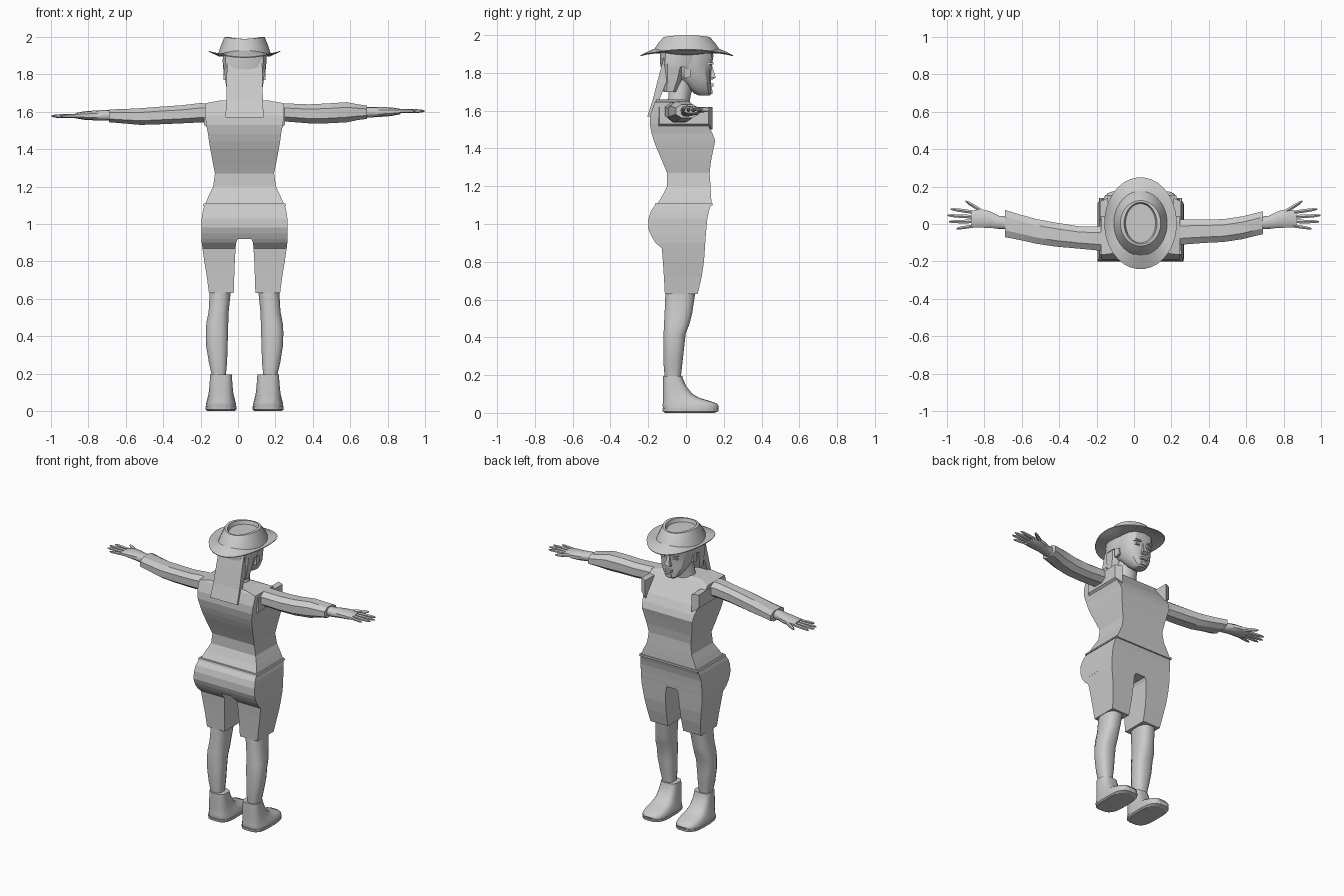
import bpy, bmesh, math
from mathutils import Vector

CX = 0.035  # body centre line
grey = bpy.data.materials.new("plain_grey")
grey.diffuse_color = (0.6, 0.6, 0.6, 1)


def loft(name, rings, smooth=None):
    """Skin equal-length rings of points and close both ends."""
    bm = bmesh.new()
    rows = [[bm.verts.new(p) for p in r] for r in rings]
    n = len(rows[0])
    for a, b in zip(rows, rows[1:]):
        for i in range(n):
            j = (i + 1) % n
            bm.faces.new((a[i], a[j], b[j], b[i]))
    bm.faces.new(rows[0][::-1])
    bm.faces.new(rows[-1])
    bmesh.ops.recalc_face_normals(bm, faces=bm.faces)
    me = bpy.data.meshes.new(name)
    bm.to_mesh(me)
    bm.free()
    me.materials.append(grey)
    ob = bpy.data.objects.new(name, me)
    bpy.context.collection.objects.link(ob)
    if smooth:
        bpy.ops.object.select_all(action='DESELECT')
        ob.select_set(True)
        bpy.context.view_layer.objects.active = ob
        bpy.ops.object.shade_smooth_by_angle(angle=math.radians(smooth))
    return ob


def oval(n, power=1.0):
    """Unit superellipse; a power below 1 gives a boxier outline."""
    pts = []
    for i in range(n):
        a = 2 * math.pi * (i + 0.5) / n
        c, s = math.cos(a), math.sin(a)
        pts.append((math.copysign(abs(c) ** power, c), math.copysign(abs(s) ** power, s)))
    return pts


BOX = [(1, 1), (-1, 1), (-1, -1), (1, -1)]


def level(shape, z, x0, x1, y0, y1):
    """Horizontal section filling the given x and y limits."""
    return [((x0 + x1) / 2 + u * (x1 - x0) / 2, (y0 + y1) / 2 + v * (y1 - y0) / 2, z) for u, v in shape]


def upright(shape, x, y0, y1, z0, z1):
    """Section across the x axis."""
    return [(x, (y0 + y1) / 2 + u * (y1 - y0) / 2, (z0 + z1) / 2 + v * (z1 - z0) / 2) for u, v in shape]


def stack(name, shape, rows, smooth=None, cx=CX):
    """Loft of rows: z, half width, back y, front y."""
    return loft(name, [level(shape, z, cx - w, cx + w, a, b) for z, w, a, b in rows], smooth)


# shirt with flat sides
stack("shirt", BOX, [
    (1.10, .213, -.155, .135), (1.15, .192, -.125, .133), (1.20, .168, -.10, .13),
    (1.27, .158, -.10, .125), (1.33, .17, -.125, .132), (1.40, .183, -.155, .146),
    (1.44, .190, -.17, .155), (1.48, .195, -.182, .14), (1.53, .205, -.192, .112),
    (1.58, .210, -.188, .07), (1.645, .212, -.165, .02), (1.66, .13, -.155, -.01)])

# belt edge and shorts
stack("belt_edge", BOX, [(1.097, .222, -.165, .14), (1.11, .218, -.162, .14)])
stack("shorts_top", BOX, [
    (.92, .230, -.175, .103), (.95, .231, -.19, .106), (.98, .230, -.20, .108),
    (1.03, .229, -.198, .113), (1.07, .223, -.185, .122), (1.10, .215, -.163, .132)])
for side, s in (("left", -1), ("right", 1)):
    rows = [(.93, .230, .032, -.18, .104), (.90, .229, .045, -.16, .102), (.87, .225, .048, -.128, .10),
            (.80, .215, .052, -.122, .095), (.72, .202, .055, -.117, .083), (.63, .19, .058, -.112, .062)]
    loft("shorts_leg_" + side, [
        level(BOX, z, *sorted((CX + s * o, CX + s * i)), a, b) for z, o, i, a, b in rows])

# legs, boots and soles
leg_rows = [(.15, .042, -.11, -.03), (.20, .040, -.115, -.025), (.26, .050, -.12, -.018),
            (.35, .059, -.12, -.008), (.42, .061, -.12, 0), (.47, .060, -.118, .02),
            (.53, .055, -.115, .035), (.66, .058, -.11, .055)]
boot_rows = [(.02, .082, -.12, .17), (.035, .081, -.125, .175), (.05, .078, -.124, .165),
             (.065, .074, -.123, .12), (.08, .07, -.122, .07), (.10, .066, -.122, .035),
             (.14, .062, -.122, .003), (.18, .059, -.122, -.016), (.195, .058, -.122, -.018)]
sole_rows = [(0, .074, -.11, .15), (.008, .083, -.125, .172), (.024, .084, -.127, .175)]
for side, s in (("left", -1), ("right", 1)):
    rings = []
    for z, w, a, b in leg_rows:
        c = CX + s * (.128 + .02 * min(1, max(0, (.62 - z) / .17)) - .013 * max(0, (.35 - z) / .2))
        rings.append(level(oval(12, .75), z, c - w, c + w, a, b))
    loft("leg_" + side, rings, 40)
    c = CX + s * .12 + s * .006
    stack("boot_" + side, oval(20, .65), boot_rows, 45, c)
    stack("sole_" + side, oval(20, .65), sole_rows, None, c)

# sleeves: x, back y, front y, low z, high z
sleeves = {
    "left": [(-.15, -.15, .0, 1.54, 1.645), (-.20, -.145, -.01, 1.54, 1.65), (-.30, -.135, -.008, 1.535, 1.638),
             (-.42, -.125, .012, 1.53, 1.63), (-.52, -.11, .03, 1.527, 1.622), (-.61, -.09, .055, 1.535, 1.617),
             (-.69, -.075, .08, 1.542, 1.615)],
    "right": [(.20, -.12, .03, 1.54, 1.645), (.25, -.115, .028, 1.545, 1.648), (.38, -.105, .028, 1.535, 1.643),
              (.48, -.10, .03, 1.535, 1.648), (.58, -.085, .045, 1.54, 1.655), (.64, -.07, .06, 1.553, 1.643),
              (.69, -.058, .072, 1.56, 1.635)]}
for side, rows in sleeves.items():
    loft("sleeve_" + side, [upright(oval(8, .8), *r) for r in rows], 25)
    # shoulder gather under the arm joint
    s = -1 if side == "left" else 1
    x = CX + s * .205
    loft("shoulder_gather_" + side, [
        upright(BOX, x - s * .03, -.16, .14, 1.50, 1.62), upright(BOX, x + s * .012, -.14, .12, 1.53, 1.62)])

# hands with fanned fingers: base x, base y, tip x, tip y, radius
fingers = {"thumb": (.80, .06, .90, .122, .013), "index_finger": (.85, .062, .98, .08, .011),
           "middle_finger": (.85, .038, .998, .046, .011), "ring_finger": (.85, .014, .99, .012, .011),
           "little_finger": (.84, -.008, .95, -.025, .010)}
for side, s, z_wrist, z_tip in (("left", -1, 1.582, 1.577), ("right", 1, 1.597, 1.604)):
    palm = [(.66, -.03, .04, .030), (.72, -.028, .045, .028), (.77, -.022, .07, .026),
            (.82, -.022, .082, .023), (.87, -.02, .072, .014)]
    rings = []
    for x, a, b, h in palm:
        z = z_wrist + (z_tip - z_wrist) * (x - .66) / .34
        rings.append(upright(oval(10, .8), s * x, a, b, z - h, z + h))
    loft("palm_" + side, rings, 40)
    for name, (x0, y0, x1, y1, r) in fingers.items():
        rings = []
        for t, k in ((0, 1), (.5, 1), (.85, .8), (1, .35)):
            x, y = x0 + (x1 - x0) * t, y0 + (y1 - y0) * t
            rings.append(upright(oval(6), s * x, y - r * k, y + r * k, z_tip - r * k, z_tip + r * k))
        loft(name + "_" + side, rings, 50)

# neck and head
stack("neck", oval(12), [(1.62, .085, -.12, .02), (1.67, .068, -.095, .025), (1.78, .066, -.09, .05)], 40)
stack("head", oval(14, .75), [
    (1.68, .030, .07, .125), (1.69, .045, .045, .134), (1.72, .068, .01, .134), (1.75, .085, -.015, .132),
    (1.79, .098, -.08, .134), (1.84, .106, -.12, .137), (1.89, .110, -.13, .145), (1.93, .108, -.13, .14)], 30)


# facial features as small tapered blocks
def block(name, x, z, w, h, y0, y1, taper=.7):
    loft(name, [[(CX + x + u * w * k, y, z + v * h * k) for u, v in BOX] for y, k in ((y0, 1), (y1, taper))])


loft("nose", [level(BOX, z, CX - w, CX + w, .11, y)
              for z, w, y in ((1.765, .016, .14), (1.775, .02, .158), (1.80, .013, .15), (1.84, .009, .138))])
block("lips", 0, 1.735, .03, .011, .115, .146)
block("chin", 0, 1.70, .025, .015, .11, .139)
for side, s in (("left", -1), ("right", 1)):
    block("eye_" + side, s * .045, 1.825, .02, .007, .10, .138)
    block("eyebrow_" + side, s * .045, 1.85, .027, .006, .10, .146)
    block("ear_" + side, s * .10, 1.80, .012, .03, -.01, .025)

# hair: cap, side locks and the long fall at the back
stack("hair_cap", oval(14, .65), [(1.83, .116, -.135, .04), (1.87, .119, -.138, .07), (1.92, .117, -.138, .10)], 30)
stack("hair_back", oval(10, .6), [(1.70, .095, -.12, -.05), (1.76, .105, -.125, -.02), (1.85, .116, -.135, .01)], 30)
stack("hair_fall", BOX, [(1.57, .102, -.205, -.182), (1.66, .098, -.175, -.14),
                         (1.76, .096, -.15, -.10), (1.88, .094, -.118, -.07)])

# hat: half x, half y, z at the sides, z at the ends
hat = [(.135, .165, 1.895, 1.918), (.193, .245, 1.922, 1.888), (.194, .246, 1.927, 1.893),
       (.168, .21, 1.910, 1.912), (.143, .172, 1.905, 1.928), (.128, .150, 1.95, 1.96),
       (.108, .122, 2.0, 1.99), (.088, .112, 2.0, 1.99), (.08, .105, 1.975, 1.968)]
rings = []
for rx, ry, zs, ze in hat:
    rings.append([(CX + rx * u, .004 + ry * v, zs * u * u + ze * v * v) for u, v in oval(32)])
loft("hat", rings, 25)
